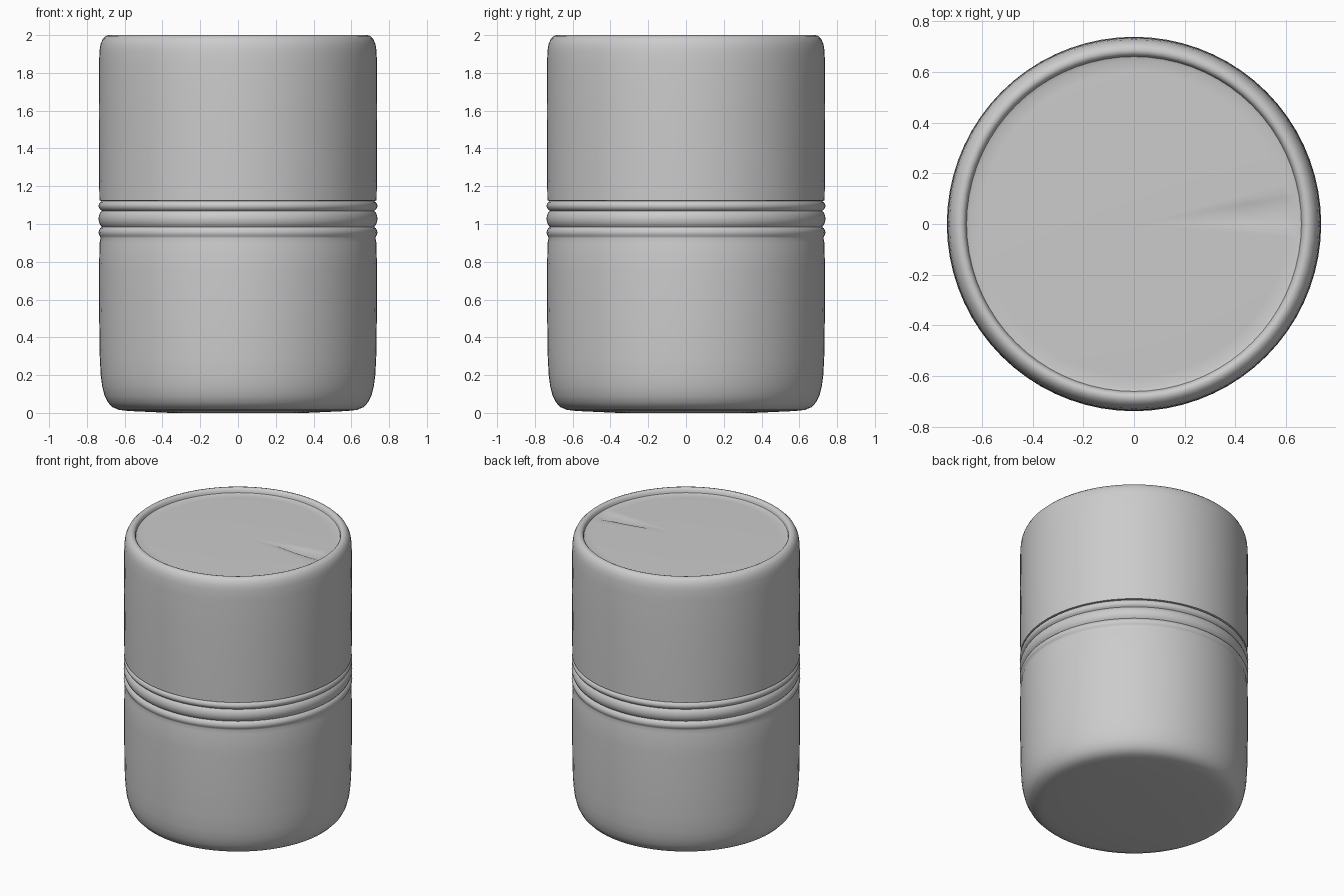
import bpy, bmesh
from math import sin, cos, tau, radians

if "Cube" in bpy.data.objects:
    bpy.data.objects.remove(bpy.data.objects["Cube"])

SEG = 72


def lathe(name, profile, cap_bottom=False, cap_top=False):
    """Revolve (radius, z) points around the z axis."""
    bm = bmesh.new()
    rings = [[bm.verts.new((r * cos(tau * i / SEG), r * sin(tau * i / SEG), z))
              for i in range(SEG)] for r, z in profile]
    for a, b in zip(rings, rings[1:]):
        for i in range(SEG):
            j = (i + 1) % SEG
            bm.faces.new((a[i], a[j], b[j], b[i]))

    def cap(ring, z, flip):
        c = bm.verts.new((0, 0, z))
        for i in range(SEG):
            f = (c, ring[i], ring[(i + 1) % SEG])
            bm.faces.new(f[::-1] if flip else f)

    if cap_bottom:
        cap(rings[0], profile[0][1], True)
    if cap_top:
        cap(rings[-1], profile[-1][1], False)
    me = bpy.data.meshes.new(name)
    bm.to_mesh(me)
    bm.free()
    ob = bpy.data.objects.new(name, me)
    bpy.context.collection.objects.link(ob)
    bpy.ops.object.select_all(action='DESELECT')
    ob.select_set(True)
    bpy.context.view_layer.objects.active = ob
    bpy.ops.object.shade_smooth_by_angle(angle=radians(40))
    return ob


# Lower body: slightly domed base, soft bottom edge, straight wall
body = [(0.36, 0.0), (0.58, 0.01), (0.63, 0.016), (0.664, 0.03), (0.688, 0.055),
        (0.706, 0.09), (0.719, 0.14), (0.727, 0.2), (0.732, 0.3), (0.735, 0.5),
        (0.736, 0.75), (0.733, 0.9), (0.728, 0.925)]

# Three rounded ribs around the middle
edges = [0.925, 0.985, 1.07, 1.122]
for lo, hi in zip(edges, edges[1:]):
    for k in range(1, 9):
        t = k / 8
        body.append((0.721 + 0.017 * sin(t * tau / 2) ** 0.7 if k < 8 else 0.721,
                     lo + (hi - lo) * t))
lathe("ribbed_body", body, cap_bottom=True)

# Upper cover: sharp lower edge, rounded rim, shallow recessed top
cover = [(0.72, 1.122), (0.734, 1.124), (0.736, 1.3), (0.737, 1.6), (0.736, 1.85),
         (0.733, 1.92), (0.727, 1.955), (0.715, 1.981), (0.7, 1.995),
         (0.685, 2.0), (0.672, 1.996), (0.664, 1.986), (0.66, 1.97),
         (0.645, 1.965), (0.6, 1.966), (0.45, 1.968), (0.25, 1.97)]
lid = lathe("upper_cover", cover, cap_top=True)

# Small crease in the top, running in from the rim on the right
for v in lid.data.vertices:
    r = v.co.xy.length
    if 0.4 < r < 0.63 and v.co.x > 0 and 0.01 < v.co.y < 0.06:
        v.co.z -= 0.02
